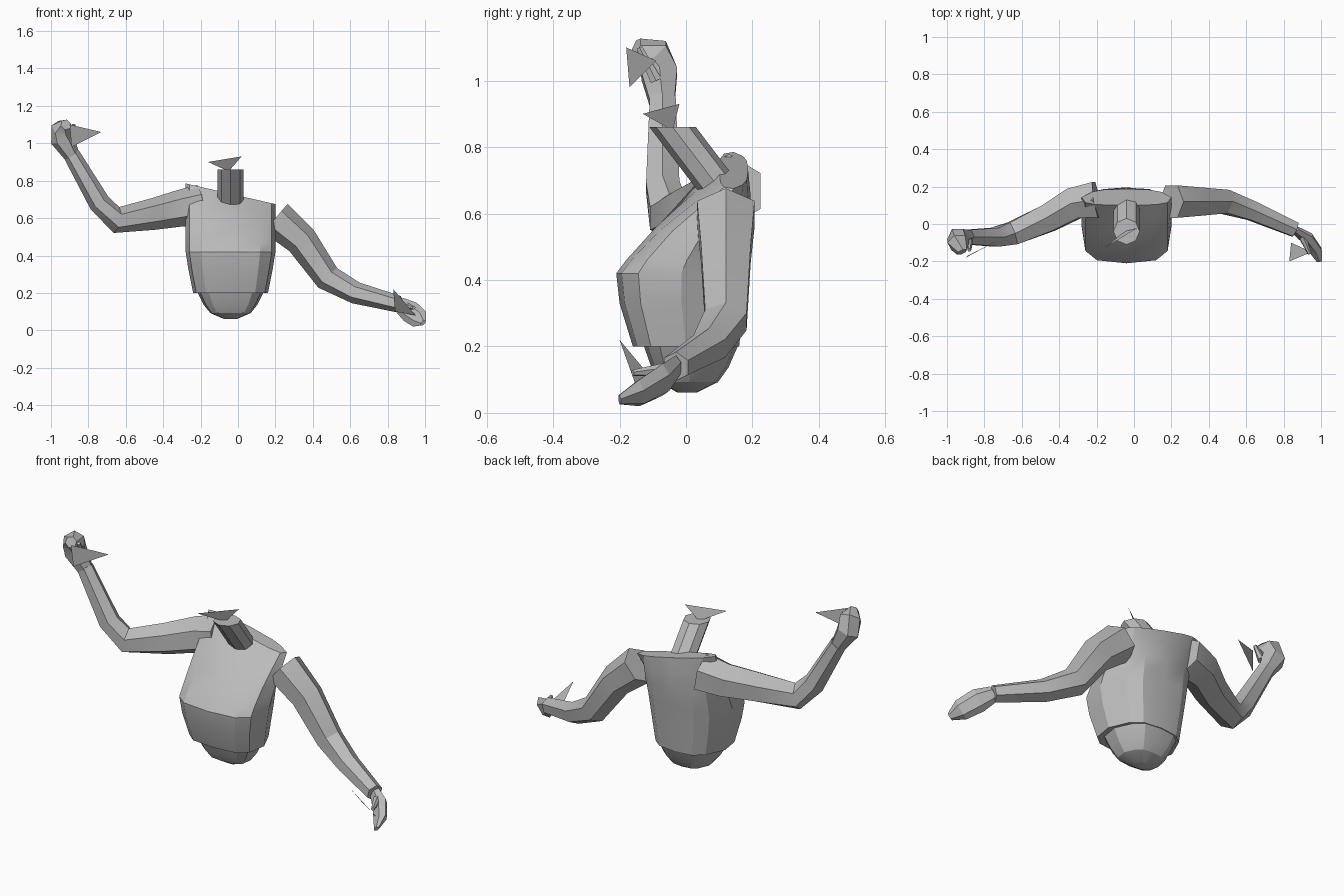
import bpy, bmesh, math
from mathutils import Vector

default_cube = bpy.data.objects.get("Cube")
if default_cube:
    bpy.data.objects.remove(default_cube)

colour = (.5, .5, .5, 1)
grey = bpy.data.materials.new("plain grey")
grey.use_nodes = True
grey.diffuse_color = colour
shader = next(node for node in grey.node_tree.nodes if node.type == 'BSDF_PRINCIPLED')
shader.inputs["Base Color"].default_value = colour


def finish(name, bm, smooth_angle):
    """Turn a bmesh into a grey object."""
    bmesh.ops.recalc_face_normals(bm, faces=bm.faces)
    mesh = bpy.data.meshes.new(name)
    bm.to_mesh(mesh)
    bm.free()
    mesh.materials.append(grey)
    part = bpy.data.objects.new(name, mesh)
    bpy.context.collection.objects.link(part)
    bpy.ops.object.select_all(action='DESELECT')
    part.select_set(True)
    bpy.context.view_layer.objects.active = part
    bpy.ops.object.shade_smooth_by_angle(angle=math.radians(smooth_angle))


def loft(name, rings, smooth_angle=25):
    """Skin a list of point rings and close both ends."""
    bm = bmesh.new()
    loops = [[bm.verts.new(point) for point in ring] for ring in rings]
    for lower, upper in zip(loops, loops[1:]):
        previous = len(lower) - 1
        for current in range(len(lower)):
            bm.faces.new((lower[previous], lower[current], upper[current], upper[previous]))
            previous = current
    bm.faces.new(loops[0])
    bm.faces.new(loops[-1])
    finish(name, bm, smooth_angle)


def angles(sides, offset=0):
    return [math.tau * (step + offset) / sides for step in range(sides)]


def limb(name, points, start, end, bulge=0, flat=1):
    """Six-sided tube along points, tapering from start to end radius."""
    path = [Vector(point) for point in points]
    last = len(path) - 1
    rings = []
    for index, centre in enumerate(path):
        along = path[min(index + 1, last)] - path[max(index - 1, 0)]
        along.normalize()
        depth = Vector((0, 1, 0))
        depth = (depth - along * depth.dot(along)).normalized()
        across = along.cross(depth)
        t = index / last
        radius = start + (end - start) * t + bulge * math.sin(math.pi * t)
        rings.append([centre + radius * (depth * flat * math.cos(a) + across * math.sin(a))
                      for a in angles(6, .5)])
    loft(name, rings)


def body_ring(centre_x, z, width, front, back, tilt=0):
    """Boxy oval, narrower at the back, with the right shoulder raised by tilt."""
    middle, depth = (back + front) / 2, (back - front) / 2
    ring = []
    for a in angles(12):
        side = math.copysign(abs(math.cos(a)) ** .6, math.cos(a))
        rear = math.copysign(abs(math.sin(a)) ** .6, math.sin(a))
        x = width * side * (1 - max(0, rear) / 4)
        ring.append((centre_x + x, middle + depth * rear, z - tilt * x))
    return ring


# Chest: the front profile swells, then slopes back to the shoulders
front_profile = [(.2, -.16), (.33, -.2), (.42, -.21), (.46, -.18),
                 (.56, -.09), (.66, .02), (.73, .1)]
loft("chest", [body_ring(-.04, z, min(.24, .16 + z / 5), front,
                         .2 - abs(z - .6) / 10, max(0, z - .5))
               for z, front in front_profile])

# Belly: shrinks to a blunt point underneath
loft("belly", [body_ring(-.04, .06 + .15 * size ** 3, .18 * size, -.13 * size, .16 * size)
               for size in (1, .8, .6, .2)])

# Neck: straight sides, leaning forward
neck_rings = []
for t in (0, 1):
    middle = .12 - .16 * t
    neck_rings.append([(-.04 + .07 * math.cos(a), middle + .07 * math.sin(a), .65 + .21 * t)
                       for a in angles(8)])
loft("neck", neck_rings)

# Raised right arm with a closed hand
limb("right_arm", [(-.2, .13, .67), (-.32, .11, .65), (-.46, .03, .62),
                   (-.65, -.05, .59), (-.74, -.07, .68), (-.89, -.07, .94)], .11, .045)
limb("right_hand", [(-.88, -.07, .92), (-.94, -.08, 1.02),
                    (-.94, -.1, 1.08), (-.92, -.15, 1.1)], .04, .03, bulge=.03)
limb("right_thumb", [(-.88, -.09, 1), (-.88, -.14, 1.1)], .02, .01)

# Lowered left arm with an open hand
limb("left_arm", [(.2, .12, .6), (.34, .12, .48), (.48, .12, .28),
                  (.63, .07, .2), (.86, -.03, .14)], .1, .045)
limb("left_hand", [(.86, -.03, .14), (.92, -.07, .1),
                   (.97, -.14, .06), (.99, -.2, .04)], .04, .02, bulge=.03, flat=.5)
limb("left_thumb", [(.9, -.07, .13), (.94, -.16, .12)], .02, .01)

# Loose triangular flaps at the neck and hands
flaps = {
    "neck_flap": ((-.16, -.13, .9), (.02, -.02, .93), (-.05, -.04, .85)),
    "right_hand_flap": ((-.9, -.18, 1.1), (-.73, -.09, 1.06), (-.89, -.17, .98)),
    "left_hand_flap": ((.83, -.2, .22), (.84, -.1, .1), (.95, -.15, .08)),
}
for name, corners in flaps.items():
    bm = bmesh.new()
    bm.faces.new([bm.verts.new(corner) for corner in corners])
    finish(name, bm, 0)
